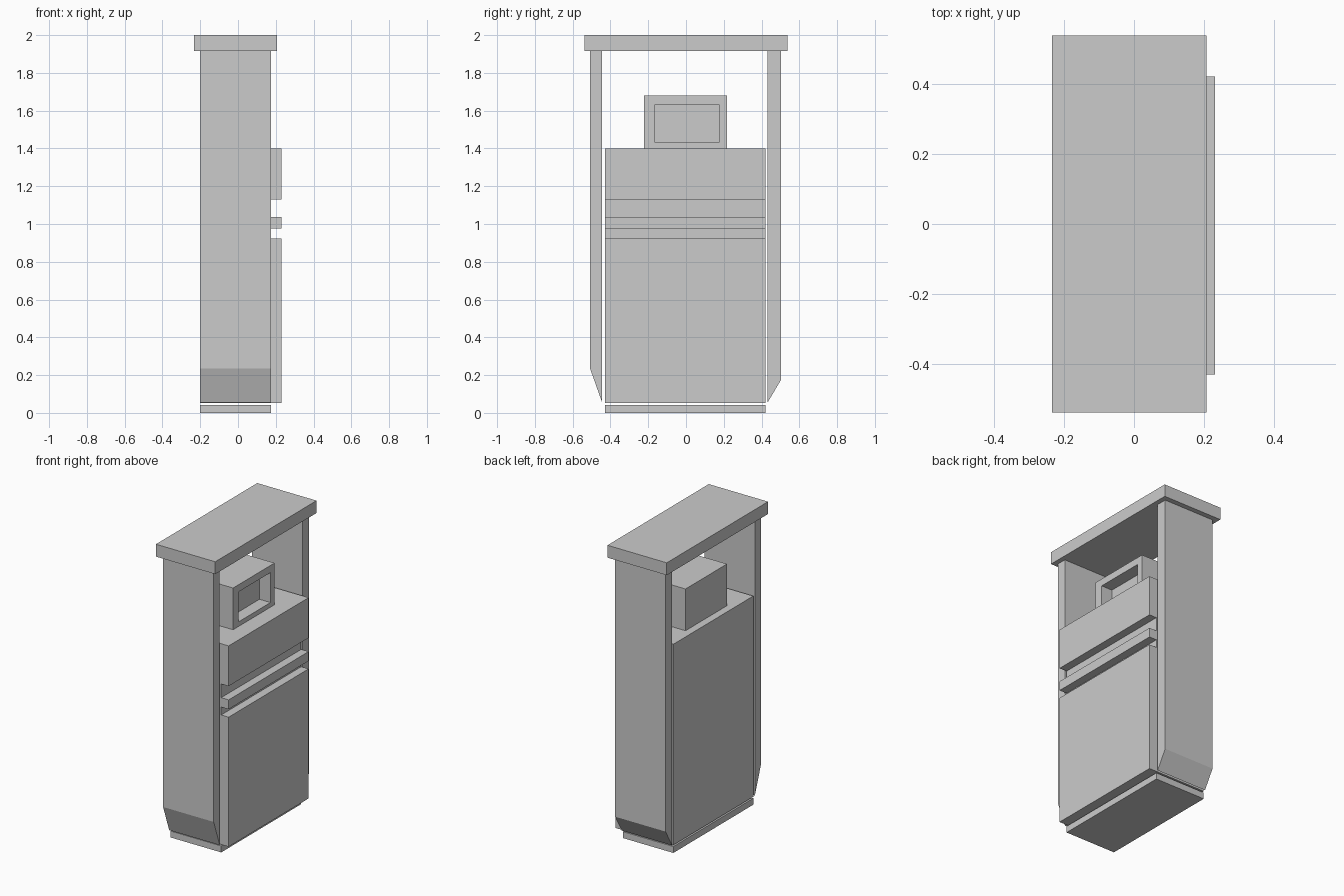
import bpy
import bmesh

if "Cube" in bpy.data.objects:
    bpy.data.objects.remove(bpy.data.objects["Cube"])


def prism(name, profile, x0, x1):
    """Extrude a (y, z) profile along x."""
    bm = bmesh.new()
    face = bm.faces.new([bm.verts.new((x0, y, z)) for y, z in profile])
    ext = bmesh.ops.extrude_face_region(bm, geom=[face])
    verts = [v for v in ext["geom"] if isinstance(v, bmesh.types.BMVert)]
    bmesh.ops.translate(bm, verts=verts, vec=(x1 - x0, 0, 0))
    bmesh.ops.recalc_face_normals(bm, faces=bm.faces)
    mesh = bpy.data.meshes.new(name)
    bm.to_mesh(mesh)
    bm.free()
    obj = bpy.data.objects.new(name, mesh)
    bpy.context.collection.objects.link(obj)
    return obj


def box(name, x0, x1, y0, y1, z0, z1):
    return prism(name, [(y0, z0), (y1, z0), (y1, z1), (y0, z1)], x0, x1)


BACK, FRONT, PANEL = -0.20, 0.175, 0.23   # depth planes
Y0, Y1 = -0.428, 0.42                     # body width

# Base plinth, main body and roof slab
box("base_plinth", BACK, FRONT, Y0, Y1, 0.0, 0.043)
box("main_body", BACK, FRONT, Y0, Y1, 0.053, 1.4)
box("roof", -0.233, 0.207, -0.537, 0.537, 1.917, 2.0)

# Raised panels on the display side
for name, z0, z1 in (("lower_panel", 0.053, 0.922),
                     ("middle_trim", 0.975, 1.038),
                     ("upper_panel", 1.13, 1.4)):
    box(name, FRONT, PANEL, Y0, Y1, z0, z1)

# Side pillars with slanted feet
for name, inner, outer, slant in (("left_pillar", -0.444, -0.508, 0.235),
                                  ("right_pillar", 0.432, 0.503, 0.175)):
    prism(name, [(inner, 0.055), (outer, slant), (outer, 1.917), (inner, 1.917)],
          BACK, FRONT)

# Display housing with a recessed screen
housing = box("display_housing", -0.149, 0.119, -0.222, 0.218, 1.4, 1.68)
cutter = box("screen_cutter", 0.037, 0.2, -0.164, 0.175, 1.431, 1.632)
cutter.hide_render = True
cutter.hide_viewport = True
cut = housing.modifiers.new("screen_recess", "BOOLEAN")
cut.operation = "DIFFERENCE"
cut.solver = "EXACT"
cut.object = cutter
